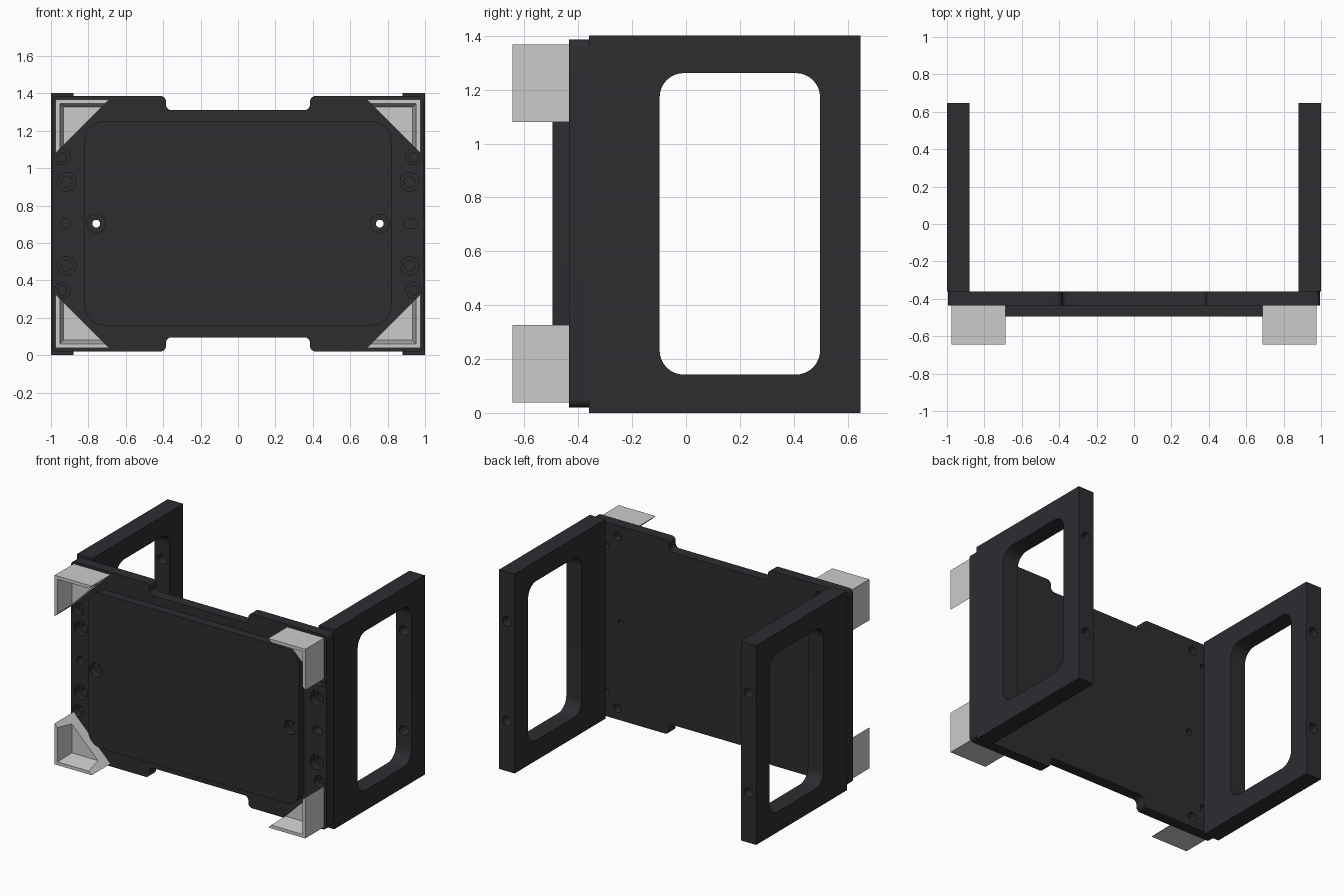
import bpy, bmesh, math
from mathutils import Vector

if "Cube" in bpy.data.objects:
    bpy.data.objects.remove(bpy.data.objects["Cube"])

dark = bpy.data.materials.new("dark_metal")
dark.diffuse_color = (0.027, 0.025, 0.03, 1)
dark.use_nodes = True
dark.node_tree.nodes["Principled BSDF"].inputs["Base Color"].default_value = dark.diffuse_color


def rounded(corners, seg=8):
    """Closed 2D outline from (u, v, radius) corners, arcs at each corner."""
    out = []
    n = len(corners)
    for i, (u, v, r) in enumerate(corners):
        p = Vector((u, v))
        if r == 0:
            out.append(p)
            continue
        a = (Vector(corners[i - 1][:2]) - p).normalized()
        b = (Vector(corners[(i + 1) % n][:2]) - p).normalized()
        half = a.angle(b) / 2
        c = p + (a + b).normalized() * (r / math.sin(half))
        s, e = p + a * (r / math.tan(half)) - c, p + b * (r / math.tan(half)) - c
        sweep = s.angle(e)
        for k in range(seg + 1):
            t = k / seg
            out.append(c + (s * math.sin((1 - t) * sweep) + e * math.sin(t * sweep)) / math.sin(sweep))
    return out


def rect(u0, u1, v0, v1, r=0):
    return rounded([(u0, v0, r), (u1, v0, r), (u1, v1, r), (u0, v1, r)])


def circle(u, v, r, n=24):
    return [Vector((u + r * math.cos(2 * math.pi * k / n), v + r * math.sin(2 * math.pi * k / n)))
            for k in range(n)]


def loft(bm, sections, axis='Y'):
    """Closed solid through [(depth, outline), ...] along the Y or X axis."""
    rings = []
    for d, pts in sections:
        rings.append([bm.verts.new((p[0], d, p[1]) if axis == 'Y' else (d, p[0], p[1])) for p in pts])
    n = len(rings[0])
    for a, b in zip(rings, rings[1:]):
        for i in range(n):
            bm.faces.new((a[i], a[(i + 1) % n], b[(i + 1) % n], b[i]))
    bm.faces.new(rings[0])
    bm.faces.new(rings[-1])


def solid(name, parts, axis='Y', mat=None):
    bm = bmesh.new()
    for sections in parts:
        loft(bm, sections, axis)
    bmesh.ops.recalc_face_normals(bm, faces=bm.faces)
    me = bpy.data.meshes.new(name)
    bm.to_mesh(me)
    bm.free()
    ob = bpy.data.objects.new(name, me)
    bpy.context.collection.objects.link(ob)
    if mat:
        me.materials.append(mat)
    return ob


def cut(ob, parts, axis='Y'):
    """Subtract the given solids and bake the result."""
    cutter = solid("cutter", parts, axis)
    cutter.hide_render = True
    m = ob.modifiers.new("cut", 'BOOLEAN')
    m.operation, m.object, m.solver = 'DIFFERENCE', cutter, 'EXACT'
    bpy.ops.object.select_all(action='DESELECT')
    bpy.context.view_layer.objects.active = ob
    ob.select_set(True)
    bpy.ops.object.modifier_apply(modifier=m.name)
    bpy.data.objects.remove(cutter)


def smooth(ob):
    bpy.ops.object.select_all(action='DESELECT')
    bpy.context.view_layer.objects.active = ob
    ob.select_set(True)
    bpy.ops.object.shade_smooth_by_angle(angle=math.radians(30))


def bore(u, v, steps):
    """Stepped round hole; steps are (y, radius)."""
    return [(y, circle(u, v, r)) for y, r in steps]


MID = 0.703
F, B, P = -0.435, -0.36, -0.495      # plate front, plate back, pad front

# Front plate with a shallow notch in the top and bottom edges
q = [(0.995, 0.683, 0.03), (0.385, 0.683, 0.03), (0.385, 0.607, 0.03)]
outline = ([(x, MID + z, r) for x, z, r in q]
           + [(-x, MID + z, r) for x, z, r in reversed(q)]
           + [(-x, MID - z, r) for x, z, r in q]
           + [(x, MID - z, r) for x, z, r in reversed(q)])
o = rounded(outline)
plate = solid("front_plate", [[(F, o), (B, o)]], mat=dark)

# Raised pad
o = rect(-0.82, 0.82, 0.16, 1.25, 0.1)
pad = solid("raised_pad", [[(P, o), (F, o)]], mat=dark)

# Screw holes in plate and pad
holes, centre = [], []
for s in (-1, 1):
    centre.append(bore(s * 0.758, MID, [(P - 0.02, 0.05), (F - 0.01, 0.05), (F - 0.01, 0.021), (B + 0.02, 0.021)]))
    for t in (-1, 1):
        holes.append(bore(s * 0.917, MID + t * 0.225, [(F - 0.02, 0.05), (F + 0.045, 0.05), (F + 0.045, 0.029), (B + 0.02, 0.029)]))
        holes.append(bore(s * 0.94, MID + t * 0.357, [(F - 0.02, 0.042), (F + 0.045, 0.042), (F + 0.045, 0.024), (B + 0.02, 0.024)]))
        holes.append(bore(s * 0.785, MID + t * 0.605, [(B - 0.05, 0.03), (B + 0.02, 0.03)]))
        holes.append(bore(s * 0.875, MID + t * 0.515, [(B - 0.05, 0.025), (B + 0.02, 0.025)]))
holes.append(bore(-0.92, MID, [(F - 0.02, 0.027), (B + 0.02, 0.027)]))
slot = rect(0.885, 0.96, MID - 0.026, MID + 0.026, 0.0255)
holes.append([(F - 0.02, slot), (B + 0.02, slot)])
cut(plate, holes + centre)
cut(pad, centre)
smooth(plate)
smooth(pad)

# Side frames with a rounded window and two bolt holes in the rear edge
for s, side in ((-1, "left"), (1, "right")):
    xs = (s * 0.88, s * 1.0)
    o = rect(B, 0.648, 0, 1.402)
    frame = solid(side + "_side_frame", [[(x, o) for x in xs]], 'X', dark)
    o = rect(-0.098, 0.498, 0.142, 1.262, 0.09)
    cut(frame, [[(s * 0.8, o), (s * 1.1, o)]], 'X')
    cut(frame, [bore(s * 0.94, MID + t * 0.35, [(0.45, 0.034), (0.7, 0.034)]) for t in (-1, 1)])
    smooth(frame)

# Hollow triangular corner guards, walls tapering toward the front
FRONT, WEB = -0.645, -0.515
for s, side in ((-1, "left"), (1, "right")):
    for t, level in ((-1, "lower"), (1, "upper")):
        def tri(inset, leg):
            cx, cz = 0.975 - inset, 0.665 - inset
            return [(s * x, MID + t * z) for x, z in ((cx, cz), (cx - leg, cz), (cx, cz - leg))]
        guard = solid(level + "_" + side + "_corner_guard",
                      [[(F, tri(0, 0.288)), (FRONT, tri(0, 0.288))]])
        cut(guard, [[(WEB, tri(0.042, 0.5)), (FRONT - 0.02, tri(0.02, 0.5))]])
